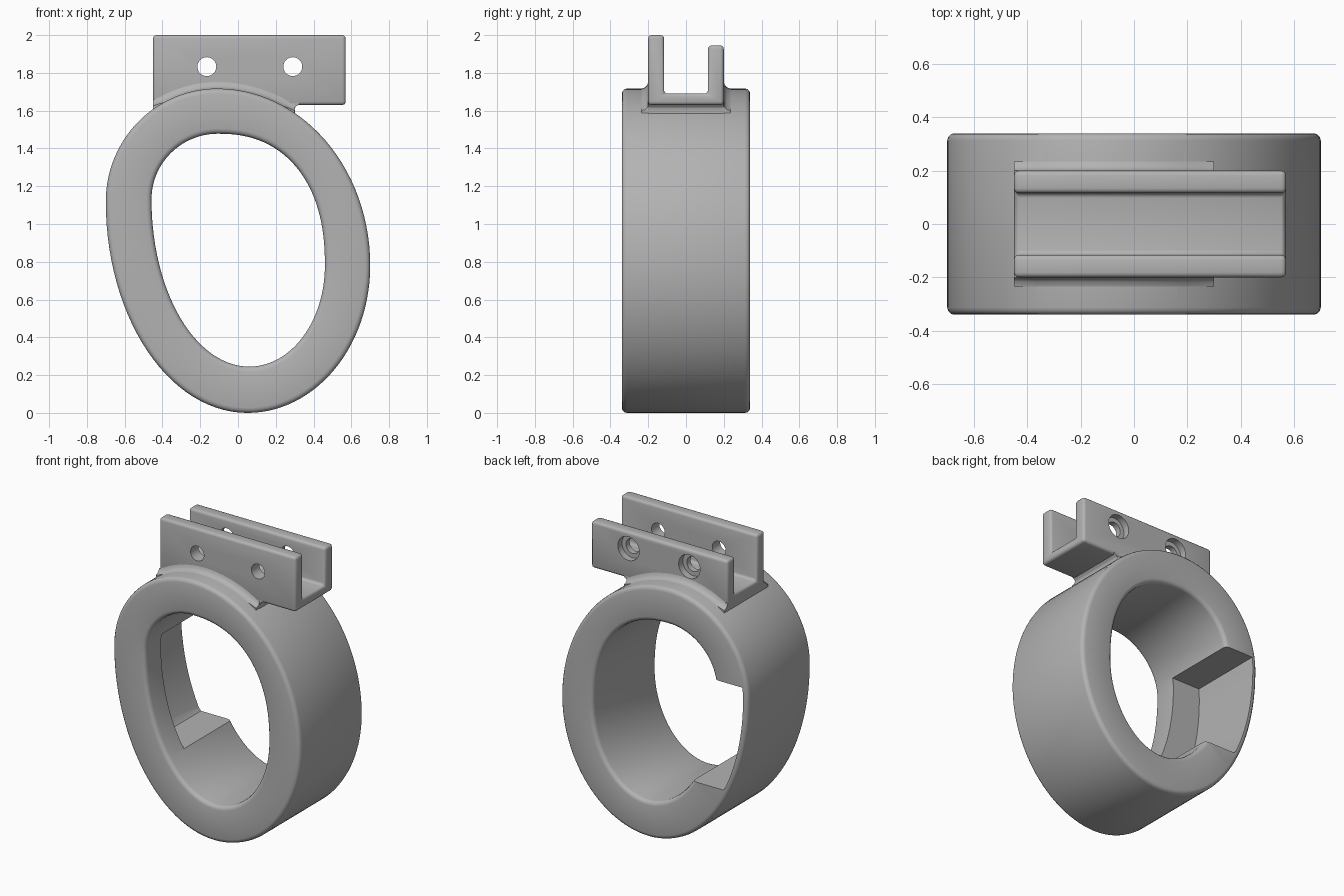
import bpy, bmesh, math

if "Cube" in bpy.data.objects:
    bpy.data.objects.remove(bpy.data.objects["Cube"], do_unlink=True)

GREY = (0.45, 0.45, 0.45, 1)
mat = bpy.data.materials.new("matte grey")
mat.use_nodes = True
mat.diffuse_color = GREY
mat.node_tree.nodes["Principled BSDF"].inputs["Base Color"].default_value = GREY

STEPS = 28            # points per quarter of the ring
DEPTH = 0.34          # half depth of the ring


def finish(name, bm):
    bmesh.ops.recalc_face_normals(bm, faces=bm.faces)
    mesh = bpy.data.meshes.new(name)
    bm.to_mesh(mesh)
    bm.free()
    obj = bpy.data.objects.new(name, mesh)
    bpy.context.collection.objects.link(obj)
    mesh.materials.append(mat)
    return obj


def activate(obj):
    bpy.ops.object.select_all(action="DESELECT")
    obj.select_set(True)
    bpy.context.view_layer.objects.active = obj


def smooth(obj):
    activate(obj)
    bpy.ops.object.shade_smooth_by_angle(angle=math.radians(38))


def round_edges(obj, width, segments=3):
    activate(obj)
    mod = obj.modifiers.new("round", "BEVEL")
    mod.width, mod.segments = width, segments
    mod.limit_method, mod.angle_limit = "ANGLE", math.radians(40)
    bpy.ops.object.modifier_apply(modifier=mod.name)


def cut(obj, cutter):
    activate(obj)
    mod = obj.modifiers.new("cut", "BOOLEAN")
    mod.operation, mod.object, mod.solver = "DIFFERENCE", cutter, "EXACT"
    bpy.ops.object.modifier_apply(modifier=mod.name)
    bpy.data.objects.remove(cutter, do_unlink=True)


def prism(name, points, a, b):
    """Closed solid between two matching outlines: each point is mapped by a and b."""
    bm = bmesh.new()
    loops = [[bm.verts.new(f(p)) for p in points] for f in (a, b)]
    for loop in loops:
        bm.faces.new(loop)
    n = len(points)
    for i in range(n):
        j = (i + 1) % n
        bm.faces.new((loops[0][i], loops[0][j], loops[1][j], loops[1][i]))
    return finish(name, bm)


def along_y(name, points, y0, y1):
    return prism(name, points, lambda p: (p[0], y0, p[1]), lambda p: (p[0], y1, p[1]))


def along_x(name, points, x0, x1):
    return prism(name, points, lambda p: (x0, *p), lambda p: (x1, *p))


def disc(x, z, r, y0, y1):
    turn = [2 * math.pi * k / 40 for k in range(40)]
    return along_y("hole_cutter", [(x + r * math.cos(t), z + r * math.sin(t)) for t in turn], y0, y1)


def lopsided_oval(top, right, bottom, left, power=2):
    """Four quarter ellipses joining the extreme points; power shapes the top right."""
    quarters = [(right, top, 1, 1, power), (left, top, -1, 1, 2),
                (left, bottom, -1, -1, 2), (right, bottom, 1, -1, 2)]
    pts = []
    for q, (side, end, sx, sz, n) in enumerate(quarters):
        cx, cz = end[0], side[1]
        for k in range(STEPS):
            t = k / STEPS * math.pi / 2
            c, s = math.cos(t), math.sin(t)
            if q % 2:
                c, s = s, c
            pts.append((cx + sx * abs(side[0] - cx) * c ** (2 / n),
                        cz + sz * abs(end[1] - cz) * s ** (2 / n)))
    return pts


def offset(pts, d):
    out = []
    for i, (x, z) in enumerate(pts):
        (x0, z0), (x1, z1) = pts[i - 1], pts[(i + 1) % len(pts)]
        tx, tz = x1 - x0, z1 - z0
        m = math.hypot(tx, tz)
        out.append((x + d * tz / m, z - d * tx / m))
    return out


outer = lopsided_oval((-0.11, 1.717), (0.7, 0.78), (0.05, 0), (-0.7, 1.12))
inner = lopsided_oval((-0.106, 1.478), (0.46, 0.78), (0.06, 0.245), (-0.458, 1.13), 2.3)

# Ring body with rounded rims
bm = bmesh.new()
rows = [[bm.verts.new((x, y, z)) for x, z in loop]
        for loop, y in ((outer, -DEPTH), (outer, DEPTH), (inner, DEPTH), (inner, -DEPTH))]
for r in range(4):
    a, b = rows[r], rows[(r + 1) % 4]
    for i in range(len(a)):
        j = (i + 1) % len(a)
        bm.faces.new((a[i], a[j], b[j], b[i]))
ring = finish("ring", bm)
round_edges(ring, 0.027)

# Pocket in the ring wall, open to the back, leaving a thin outer skin
LOW, HIGH = 0.47, 1.2
skin = [p for p in offset(outer, -0.035) if p[0] < 0 and LOW < p[1] < HIGH]
pocket = [(-0.1, HIGH), (skin[0][0], HIGH)] + skin + [(skin[-1][0] + 0.015, LOW), (-0.1, LOW)]
cut(ring, along_y("pocket_cutter", pocket, -0.17, 0.5))

# Channel clearance through the top of the ring
X0, X1 = -0.45, 0.57
clear = [(X0, 1.66), (X1, 1.66), (X1, 1.9), (X0, 1.9)]
cut(ring, along_y("channel_cutter", clear, -0.14, 0.14))
smooth(ring)

# U-shaped bracket with a shorter back plate
W, T = 0.2, 0.116
section = [(-W, 1.63), (W, 1.63), (W, 1.945), (T, 1.945),
           (T, 1.69), (-T, 1.69), (-T, 2), (-W, 2)]
bracket = along_x("bracket", section, X0, X1)
round_edges(bracket, 0.018)

# Bolt holes, counterbored on the back
for x in (-0.165, 0.29):
    cut(bracket, disc(x, 1.833, 0.05, -0.4, 0.4))
    cut(bracket, disc(x, 1.833, 0.08, 0.155, 0.4))
smooth(bracket)

# Neck with a flared fillet that follows the top of the ring
flare = [(0.235, -0.03), (0.235, 0), (0.217, 0.006), (0.206, 0.017), (W, 0.035)]
NECK = 0.3
arc = [i for i, p in enumerate(outer) if X0 < p[0] < NECK and p[1] > 1]
levels = [offset(outer, d) for _, d in flare]
bm = bmesh.new()
strips = []
for n, i in enumerate(arc):
    end = X0 if n == len(arc) - 1 else NECK if n == 0 else None
    half = [(end if end is not None else levels[k][i][0], y, levels[k][i][1])
            for k, (y, _) in enumerate(flare)]
    whole = half + [(x, -y, z) for x, y, z in reversed(half)]
    strips.append([bm.verts.new(v) for v in whole])
for a, b in zip(strips, strips[1:]):
    for k in range(len(a)):
        m = (k + 1) % len(a)
        if k != len(flare) - 1:
            bm.faces.new((a[k], a[m], b[m], b[k]))
for a in (strips[0], strips[-1]):
    bm.faces.new(a)
top = len(flare) - 1
for a, b in zip(strips, strips[1:]):
    bm.faces.new((a[top], a[top + 1], b[top + 1], b[top]))
neck = finish("neck_fillet", bm)
cut(neck, along_y("neck_cutter", [(x * 1.1, z) for x, z in clear], -0.14, 0.14))
smooth(neck)

# Web filling the gap between the ring and the bracket underside
web = [(X0, 1.65), (NECK + 0.03, 1.65), (NECK + 0.022, 1.632), (NECK + 0.006, 1.622),
       (NECK, 1.61), (NECK + 0.004, 1.57), (NECK - 0.02, 1.55), (X0, 1.55)]
smooth(along_y("neck_web", web, -W + 0.001, W - 0.001))
